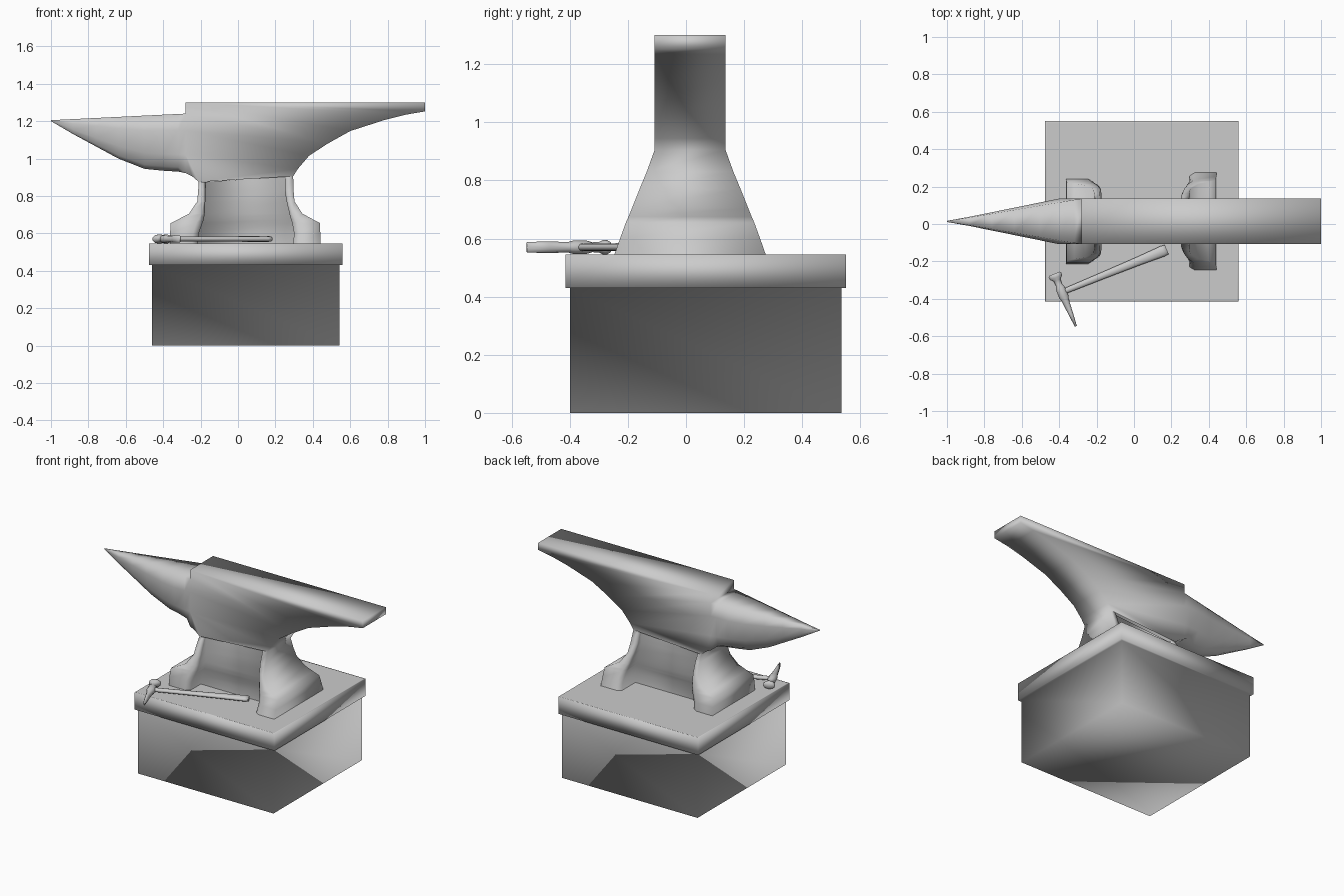
import bpy, bmesh, math
from mathutils import Matrix

if "Cube" in bpy.data.objects:
    bpy.data.objects.remove(bpy.data.objects["Cube"])

CY = 0.014   # anvil centre line in y
HW = 0.122   # anvil half width


def finish(name, bm, matrix=None):
    bmesh.ops.remove_doubles(bm, verts=bm.verts[:], dist=0.0005)
    bmesh.ops.recalc_face_normals(bm, faces=bm.faces[:])
    for f in bm.faces:
        f.smooth = True
    me = bpy.data.meshes.new(name)
    bm.to_mesh(me)
    bm.free()
    ob = bpy.data.objects.new(name, me)
    bpy.context.collection.objects.link(ob)
    if matrix:
        ob.matrix_world = matrix
    return ob


def face(bm, pts):
    bm.faces.new([bm.verts.new(p) for p in pts])


def loft(bm, rings, start=True, end=True):
    rows = [[bm.verts.new(p) for p in r] for r in rings]
    n = len(rows[0])
    for a, b in zip(rows, rows[1:]):
        for i in range(n):
            j = (i + 1) % n
            bm.faces.new((a[i], a[j], b[j], b[i]))
    if start:
        bm.faces.new(rows[0])
    if end:
        bm.faces.new(rows[-1])


# stand: overhanging slab and block in one smooth piece
def rect(x0, x1, y0, y1, z):
    return [(x0, y0, z), (x1, y0, z), (x1, y1, z), (x0, y1, z)]


bm = bmesh.new()
loft(bm, [rect(-0.467, 0.552, -0.407, 0.542, 0.545), rect(-0.475, 0.56, -0.415, 0.55, 0.545),
          rect(-0.475, 0.56, -0.415, 0.55, 0.43), rect(-0.46, 0.543, -0.40, 0.535, 0.43),
          rect(-0.46, 0.543, -0.40, 0.535, 0)])
finish("stand", bm)

# anvil, welded from body, horn and base
bm = bmesh.new()
profile = [(-0.28, 1.3), (-0.28, 1.24), (-0.28, 1.15), (-0.28, 1.02), (-0.28, 0.922),
           (-0.245, 0.905), (-0.21, 0.875), (0.295, 0.905), (0.32, 0.945),
           (0.38, 1.015), (0.48, 1.08), (0.6, 1.147), (0.78, 1.205),
           (0.9, 1.235), (1.0, 1.252), (1.0, 1.3)]
open_edges = (1, 2, 3, 6)   # where the horn and the base join
for i, (a, b) in enumerate(zip(profile, profile[1:] + profile[:1])):
    if i not in open_edges:
        face(bm, [(a[0], CY - HW, a[1]), (a[0], CY + HW, a[1]),
                  (b[0], CY + HW, b[1]), (b[0], CY - HW, b[1])])
for s in (-1, 1):
    side = [(x, CY + s * HW, z) for x, z in profile]
    face(bm, side[:11])
    face(bm, side[:1] + side[10:])

# horn: x, underside z, bottom fullness
rings = []
for x, zb, full in [(-1, 1.2, .5), (-0.88, 1.13, .5), (-0.76, 1.065, .5), (-0.64, 1.0, .5),
                    (-0.5, 0.945, .5), (-0.4, 0.935, .6), (-0.32, 0.93, .8)]:
    zt = 1.205 + (x + 1) * 0.049
    top = max(0.002, HW * min(1, (x + 1) / 0.72))
    mid = max(0.003, HW * min(1, (x + 1) / 0.6))
    h = zt - zb
    low = min(1, (1 + full) * 0.56)
    rings.append([(x, top, zt), (x, mid, zb + h * .72), (x, mid * low, zb + h * .3),
                  (x, mid * full, zb + h * .08), (x, mid * full * .5, zb)])
rings.append([(x, HW, z) for x, z in profile[1:5]] + [(-0.28, HW / 2, 0.922)])
loft(bm, [[(x, CY + w, z) for x, w, z in r] + [(x, CY - w, z) for x, w, z in reversed(r)]
          for r in rings], end=False)

# base: two flared feet joined by a recessed waist; z, outer x, inner x, half width
left = [(0.54, -0.363, -0.215, 0.227), (0.6, -0.363, -0.21, 0.222),
        (0.655, -0.36, -0.19, 0.21), (0.675, -0.32, -0.183, 0.202),
        (0.705, -0.262, -0.178, 0.193), (0.77, -0.218, -0.175, 0.172),
        (0.83, -0.213, -0.175, 0.148), (0.875, -0.21, -0.175, HW)]
right = [(0.54, 0.44, 0.295, 0.262), (0.6, 0.44, 0.3, 0.241),
         (0.655, 0.438, 0.29, 0.221), (0.675, 0.40, 0.283, 0.212),
         (0.705, 0.345, 0.275, 0.2), (0.77, 0.302, 0.26, 0.174),
         (0.83, 0.297, 0.25, 0.149), (0.905, 0.295, 0.25, HW)]


def foot_half(z, xo, xi, w):
    return [(xo, w, z), (xi + (xo - xi) * 0.2, w, z), (xi, w - .018, z), (xi, 0.1, z)]


rings = []
for l, r in zip(left, right):
    half = foot_half(*l) + foot_half(*r)[::-1]
    rings.append([(x, CY - w, z) for x, w, z in half] +
                 [(x, CY + w, z) for x, w, z in reversed(half)])
loft(bm, rings, False, False)
finish("anvil", bm)

# hammer lying on the slab; local x along the handle, local -y along the peen
place = Matrix.Translation((-0.385, -0.365, 0.57)) @ Matrix.Rotation(math.radians(22.2), 4, 'Z')


def oval(cx, cy, a, b, axis, n=10):
    pts = []
    for i in range(n):
        t = 2 * math.pi * (i + .5) / n
        u, z = a * math.cos(t), b * math.sin(t)
        pts.append((cx + u, cy, z) if axis == 'y' else (cx, cy + u, z))
    return pts


bm = bmesh.new()
loft(bm, [oval(x, 0, a, b, 'x') for x, a, b in
          [(-0.02, .015, .012), (0.03, .016, .013), (0.25, .02, .013),
           (0.45, .025, .015), (0.58, .031, .016), (0.605, .028, .014)]])
finish("hammer_handle", bm, place)
bm = bmesh.new()
loft(bm, [oval(0, y, a, b, 'y') for y, a, b in
          [(0.107, .032, .02), (0.1, .038, .025), (0.085, .037, .025), (0.07, .02, .018),
           (0.045, .018, .017), (0.025, .026, .023), (-0.025, .027, .023),
           (-0.045, .021, .018), (-0.12, .014, .02), (-0.197, .006, .018)]])
finish("hammer_head", bm, place)
